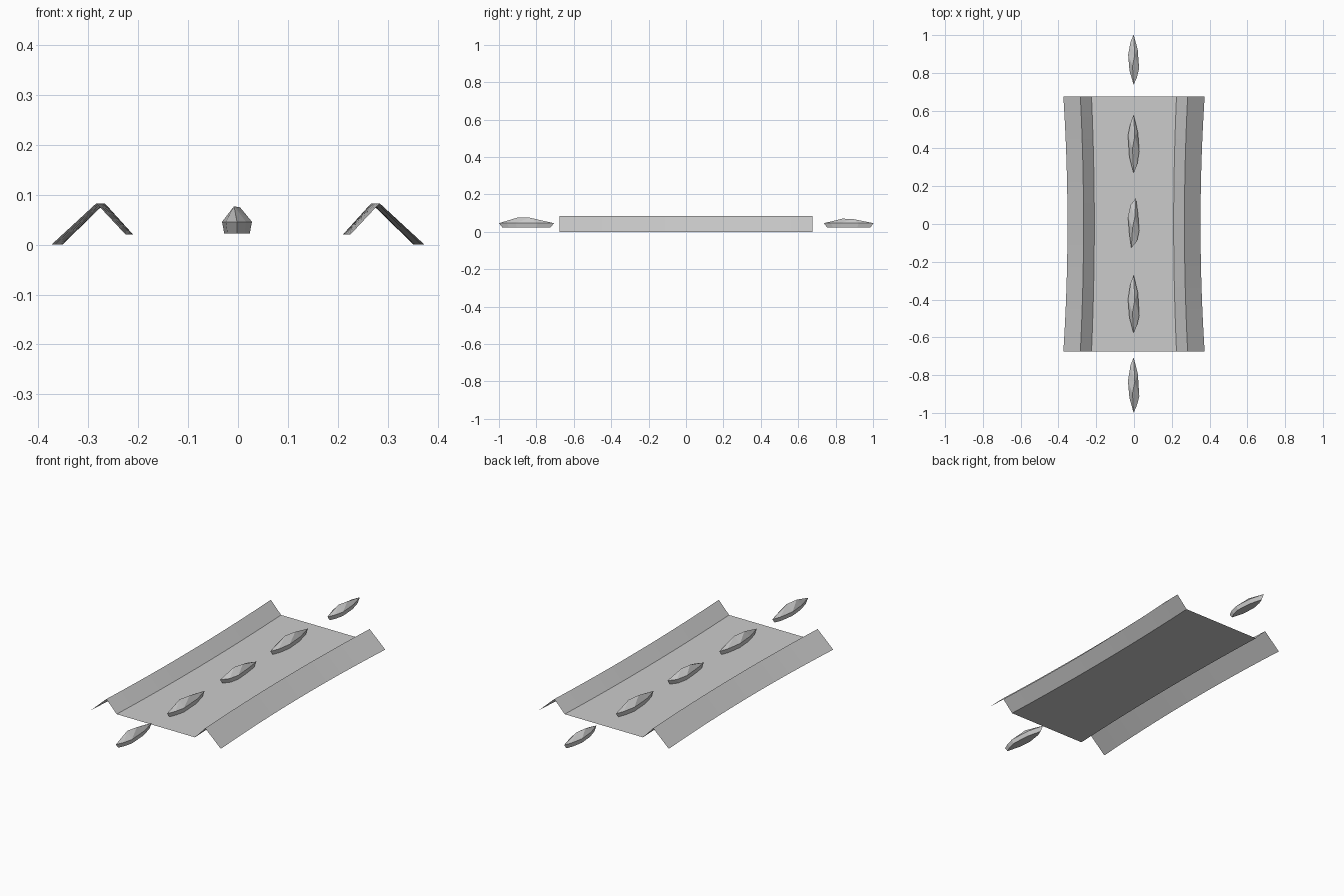
import bpy, bmesh, math

if "Cube" in bpy.data.objects:
    bpy.data.objects.remove(bpy.data.objects["Cube"])

def material(name, v):
    m = bpy.data.materials.new(name)
    m.diffuse_color = (v, v, v, 1)
    m.use_nodes = True
    m.node_tree.nodes["Principled BSDF"].inputs["Base Color"].default_value = m.diffuse_color
    return m

grey = material("plain grey", 0.6)

def add_object(name, verts, faces):
    me = bpy.data.meshes.new(name)
    me.from_pydata(verts, [], faces)
    me.materials.append(grey)
    ob = bpy.data.objects.new(name, me)
    bpy.context.collection.objects.link(ob)
    return ob

HALF, SEG = 0.675, 12

def sweep(name, profile):
    """Sweep an open (x_middle, x_end, z) profile along y, flaring at the ends."""
    n = len(profile)
    verts, faces = [], []
    for i in range(SEG + 1):
        t = 2 * i / SEG - 1
        verts += [(a + (b - a) * t * t, t * HALF, z) for a, b, z in profile]
    for i in range(SEG):
        for j in range(n - 1):
            a = i * n + j
            faces.append((a, a + n, a + n + 1, a + 1))
    return add_object(name, verts, faces)

# Flat bed and the two peaked banks beside it
sweep("river_bed", [(-0.21, -0.225, 0.02), (0.21, 0.225, 0.02)])
bank = [(0.21, 0.225, 0.02), (0.267, 0.284, 0.083), (0.352, 0.374, 0.0)]
sweep("right_bank", bank)
sweep("left_bank", [(-a, -b, z) for a, b, z in reversed(bank)])

def rock(name, yc, length, width, top, skew, blunt):
    """Faceted stone: flat base, wide belt, narrow crest."""
    h = length / 2
    # Belt outline, counter-clockwise from the far tip
    belt = [(blunt, h), (-0.55 * width, 0.72 * h), (-width, (0.25 + skew) * h),
            (-0.75 * width, -0.45 * h), (-blunt, -h), (0.6 * width, -0.72 * h),
            (width, (-0.3 + skew) * h), (0.75 * width, 0.4 * h)]
    n = len(belt)
    verts = [(x * 0.85, y * 0.87, 0.022) for x, y in belt]
    verts += [(x, y, 0.046) for x, y in belt]
    # Crest edge
    verts += [(0.2 * width, (0.22 + skew) * h, top - 0.002), (-0.2 * width, (-0.2 + skew) * h, top)]
    faces = [tuple(reversed(range(n)))]
    faces += [(i, (i + 1) % n, n + (i + 1) % n, n + i) for i in range(n)]
    a, b = 2 * n, 2 * n + 1
    crest = [a, a, b, b, b, b, a, a]
    for i in range(n):
        j = (i + 1) % n
        faces.append((n + i, n + j, crest[i]))
        if crest[i] != crest[j]:
            faces.append((n + j, crest[j], crest[i]))
    ob = add_object(name, [(x - 0.002, y + yc, z) for x, y, z in verts], faces)
    bm = bmesh.new()
    bm.from_mesh(ob.data)
    bmesh.ops.recalc_face_normals(bm, faces=bm.faces)
    bm.to_mesh(ob.data)
    bm.free()

# Row of stepping stones down the middle
stones = [(0.87, 0.265, 0.029, 0.070, -0.05, 0.0),
          (0.423, 0.31, 0.03, 0.076, 0.05, 0.0),
          (0.005, 0.265, 0.03, 0.073, 0.0, 0.012),
          (-0.425, 0.31, 0.03, 0.076, -0.08, 0.0),
          (-0.853, 0.294, 0.03, 0.077, -0.1, 0.0)]
for k, s in enumerate(stones):
    rock("stepping_stone_%d" % (k + 1), *s)
